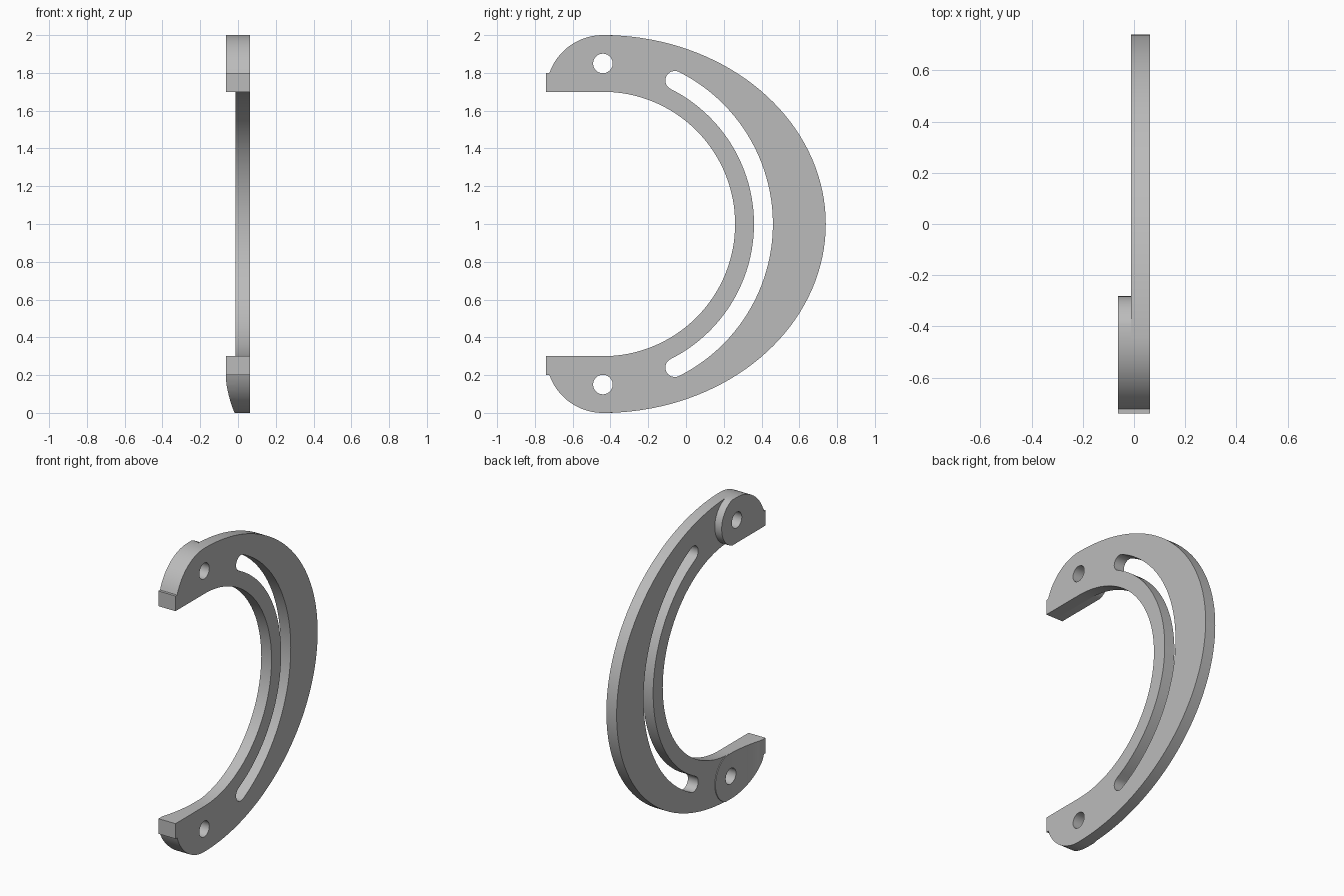
import bpy, bmesh
from math import sin, cos, radians

cube = bpy.data.objects.get("Cube")
if cube:
    bpy.data.objects.remove(cube, do_unlink=True)

# Single plain grey
grey = bpy.data.materials.new("plain_grey")
grey.use_nodes = True
grey.diffuse_color = (0.5, 0.5, 0.5, 1)
grey.node_tree.nodes["Principled BSDF"].inputs["Base Color"].default_value = (0.5, 0.5, 0.5, 1)

CY = -0.44                      # axis of the arcs and of the pivot holes
X_PAD, X_PLATE, X_FACE = -0.0625, -0.0125, 0.0625


def arc(cy, cz, ry, rz, a0, a1, n):
    """Points (y, z) along a circular or elliptical arc, angles in degrees."""
    steps = [radians(a0 + (a1 - a0) * i / n) for i in range(n + 1)]
    return [(cy + ry * cos(a), cz + rz * sin(a)) for a in steps]


def flip(points):
    return [(y, 2 - z) for y, z in points]


def slab(name, loops, x0, x1, ramp=None, open_back=False):
    """Fill the outline with its holes and extrude it along x."""
    bm = bmesh.new()
    for pts in loops:
        vs = [bm.verts.new((x0, y, z)) for y, z in pts]
        for a, b in zip(vs, vs[1:] + vs[:1]):
            bm.edges.new((a, b))
    bmesh.ops.remove_doubles(bm, verts=bm.verts[:], dist=0.0005)
    bmesh.ops.triangle_fill(bm, use_beauty=True, edges=bm.edges[:])
    res = bmesh.ops.extrude_face_region(bm, geom=bm.faces[:])
    moved = [g for g in res["geom"] if isinstance(g, bmesh.types.BMVert)]
    bmesh.ops.translate(bm, verts=moved, vec=(x1 - x0, 0, 0))
    bmesh.ops.recalc_face_normals(bm, faces=bm.faces[:])
    if ramp:
        for i in range(14):
            geom = bm.verts[:] + bm.edges[:] + bm.faces[:]
            bmesh.ops.bisect_plane(bm, geom=geom, plane_co=(0, CY - 0.02 * i, 0),
                                   plane_no=(0, 1, 0), dist=0.0001)
        for v in bm.verts:
            if abs(v.co.x - x0) < 0.0001:
                v.co.x = ramp(v.co.y)
    if open_back:
        back = [f for f in bm.faces if all(abs(v.co.x - x1) < 0.0001 for v in f.verts)]
        bmesh.ops.delete(bm, geom=back, context="FACES")
    me = bpy.data.meshes.new(name)
    bm.to_mesh(me)
    bm.free()
    ob = bpy.data.objects.new(name, me)
    bpy.context.collection.objects.link(ob)
    me.materials.append(grey)
    bpy.ops.object.select_all(action="DESELECT")
    ob.select_set(True)
    bpy.context.view_layer.objects.active = ob
    bpy.ops.object.shade_smooth_by_angle(angle=radians(30))
    return ob


# Shared outline pieces
nose = arc(CY, 1.7, 0.3, 0.3, 90, 160.53, 20) + [(-0.74, 1.8), (-0.74, 1.7)]
hole = arc(CY, 1.85, 0.052, 0.052, 0, 345, 23)

# Crescent plate with curved slot and two pivot holes
outline = (arc(CY, 1, 1.18, 1, -90, 90, 72) + nose
           + arc(CY, 1, 0.7, 0.7, 90, -90, 64) + flip(nose)[::-1])
END = 63.4
ey, ez = 0.85 * cos(radians(END)), 0.85 * sin(radians(END))
slot = (arc(CY, 1, 0.9, 0.9, -END, END, 48)
        + arc(CY + ey, 1 + ez, 0.05, 0.05, END, END + 180, 12)
        + arc(CY, 1, 0.8, 0.8, END, -END, 48)
        + arc(CY + ey, 1 - ez, 0.05, 0.05, 180 - END, 360 - END, 12))
slab("crescent_plate", [outline, slot, hole, flip(hole)], X_PLATE, X_FACE)

# Raised pads around the pivots: full height above, ramped to a thin disc below
pad = arc(CY, 1.85, 0.158, 0.158, -71.7, 71.7, 28) + nose
slab("upper_pad", [pad, hole], X_PAD, X_PLATE, open_back=True)


def ramp(y):
    t = min(max((CY - y) / 0.265, 0), 1)
    thin = X_PLATE - 0.005
    return thin + (X_PAD - thin) * t ** 1.8


slab("lower_pad", [flip(pad), flip(hole)], X_PAD, X_PLATE, ramp=ramp, open_back=True)
